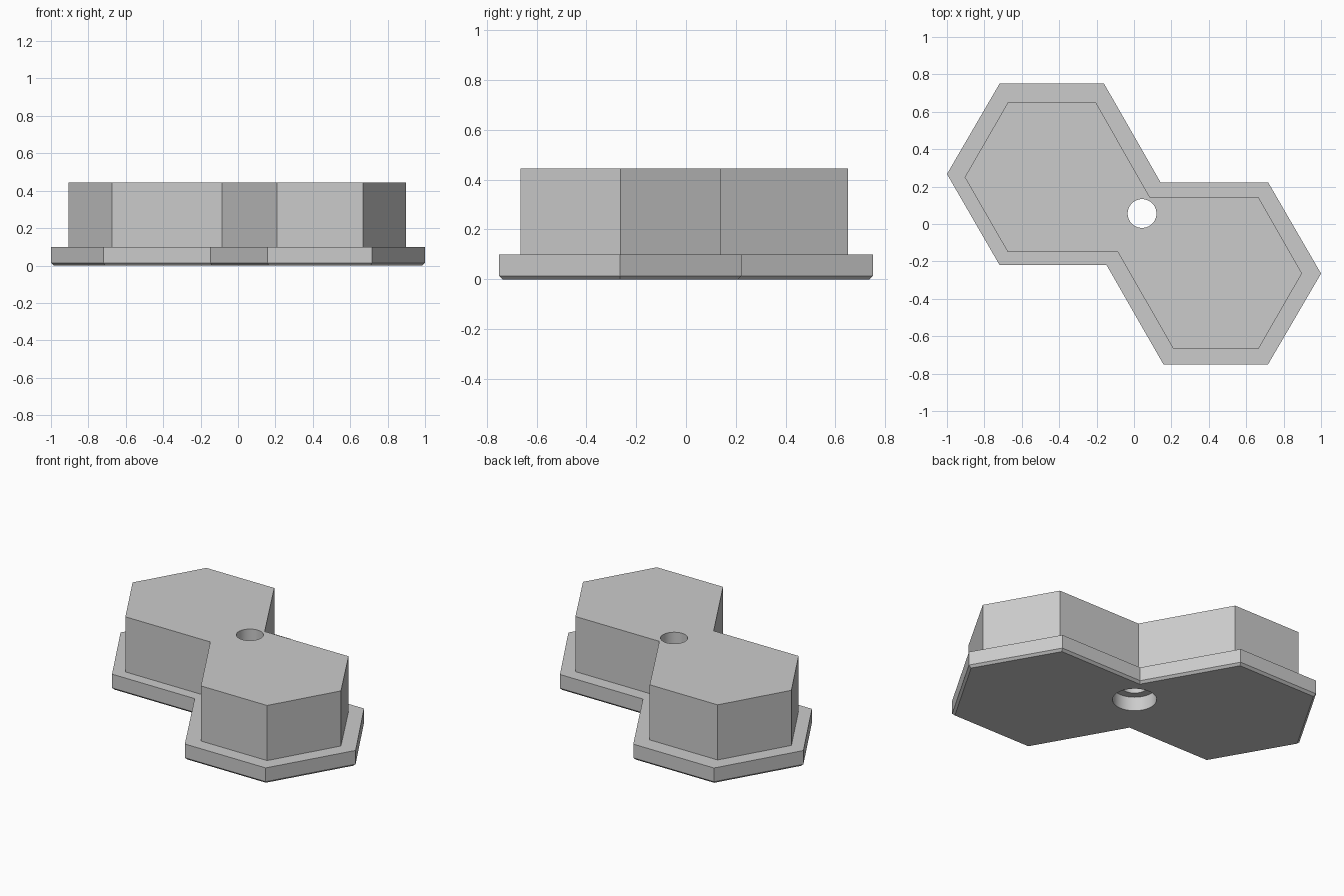
import bpy
import bmesh

cube = bpy.data.objects.get("Cube")
if cube:
    bpy.data.objects.remove(cube, do_unlink=True)

# Single plain grey
grey = bpy.data.materials.new("plain grey")
grey.use_nodes = True
colour = (0.6, 0.6, 0.6, 1)
grey.diffuse_color = colour
grey.node_tree.nodes["Principled BSDF"].inputs["Base Color"].default_value = colour


def prism(name, outline, bottom, top, chamfer=0):
    """Extrude an outline upward, optionally chamfering its bottom rim."""
    bm = bmesh.new()
    face = bm.faces.new([bm.verts.new((x, y, bottom)) for x, y in outline])
    rise = bmesh.ops.extrude_face_region(bm, geom=[face], use_keep_orig=True)
    for v in rise["geom"]:
        if isinstance(v, bmesh.types.BMVert):
            v.co.z = top
    bmesh.ops.recalc_face_normals(bm, faces=bm.faces)
    if chamfer:
        rim = [e for e in bm.edges if all(v.co.z == bottom_z(bm) for v in e.verts)]
        bmesh.ops.bevel(bm, geom=rim, offset=chamfer, segments=1, affect='EDGES')
    mesh = bpy.data.meshes.new(name)
    bm.to_mesh(mesh)
    bm.free()
    mesh.materials.append(grey)
    obj = bpy.data.objects.new(name, mesh)
    bpy.context.collection.objects.link(obj)
    return obj


def bottom_z(bm):
    return min(v.co.z for v in bm.verts)


def cylinder(name, radius, bottom, top):
    bpy.ops.mesh.primitive_cylinder_add(
        vertices=64, radius=radius, depth=top - bottom,
        location=(0.043, 0.056, (top + bottom) / 2))
    obj = bpy.context.object
    obj.name = name
    obj.data.materials.append(grey)
    return obj


def combine(target, tool, operation):
    """Apply a boolean and discard the tool object."""
    bpy.context.view_layer.objects.active = target
    mod = target.modifiers.new(operation, 'BOOLEAN')
    mod.object = tool
    mod.operation = operation
    mod.solver = 'EXACT'
    bpy.ops.object.modifier_apply(modifier=mod.name)
    bpy.data.objects.remove(tool, do_unlink=True)


# Flange: two merged hexagons with a chamfered lower rim
flange = [(-1, 0.267), (-0.719, 0.75), (-0.16, 0.75), (0.142, 0.223), (0.717, 0.223),
          (1, -0.265), (0.717, -0.75), (0.157, -0.75), (-0.147, -0.219), (-0.719, -0.219)]
# Raised block: the same shape, set inward
block = [(-0.905, 0.25), (-0.674, 0.65), (-0.204, 0.65), (0.086, 0.141), (0.667, 0.141),
         (0.898, -0.264), (0.667, -0.665), (0.209, -0.665), (-0.086, -0.151), (-0.674, -0.151)]

body = prism("double_hexagon_body", flange, 0, 0.1, chamfer=0.014)
combine(body, prism("raised_block", block, 0.05, 0.445), 'UNION')

# Stepped screw hole: narrow through hole and wider recess underneath
combine(body, cylinder("through_hole", 0.077, -0.1, 0.6), 'DIFFERENCE')
combine(body, cylinder("lower_recess", 0.125, -0.1, 0.088), 'DIFFERENCE')

# Smooth the hole walls while keeping the hexagon edges sharp
bpy.ops.object.select_all(action='DESELECT')
body.select_set(True)
bpy.context.view_layer.objects.active = body
bpy.ops.object.shade_smooth_by_angle(angle=0.35)
